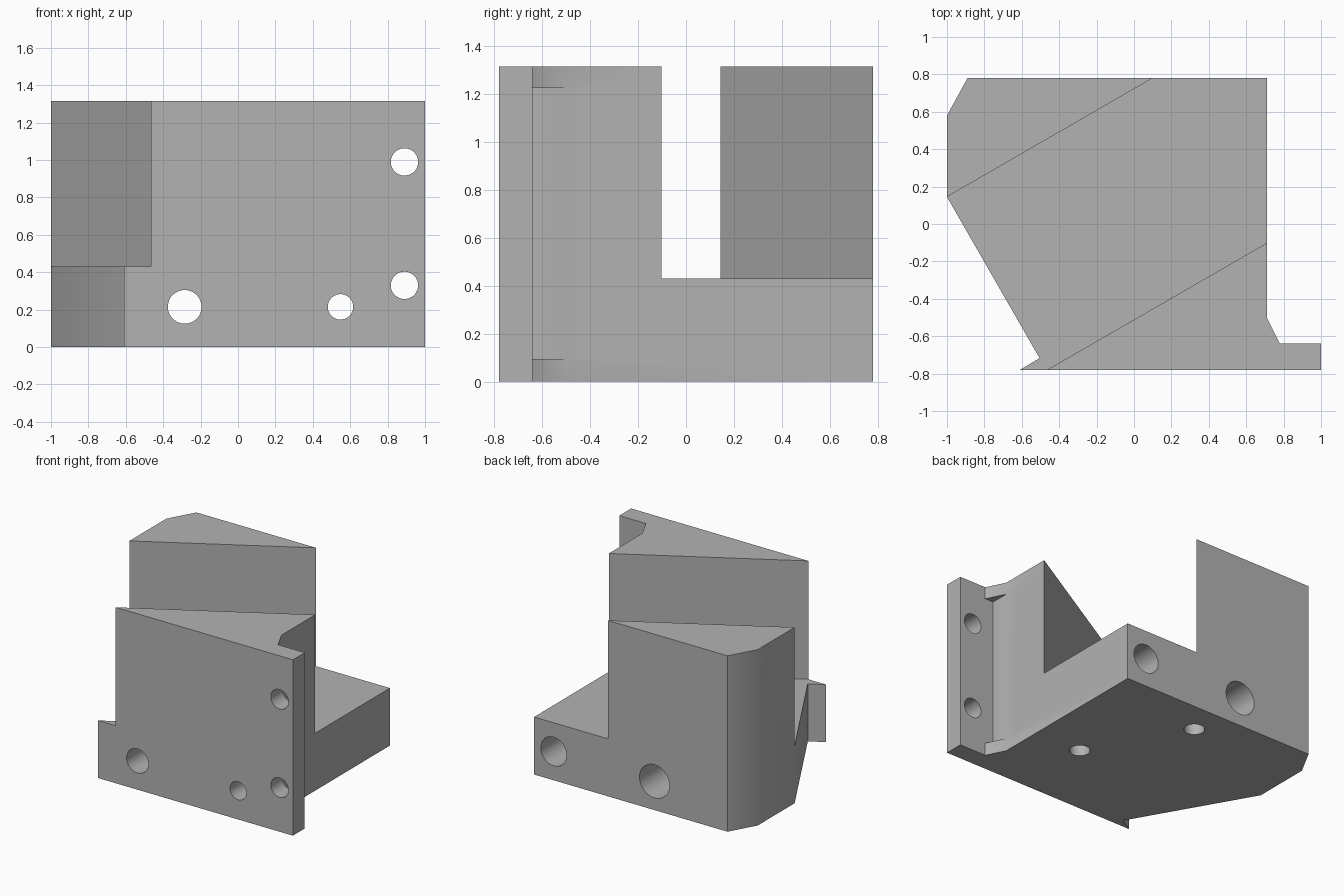
import bpy, bmesh, math
from mathutils import Vector, Matrix

cube = bpy.data.objects.get("Cube")
if cube:
    bpy.data.objects.remove(cube)

grey = bpy.data.materials.new("plain grey")
grey.use_nodes = True
colour = (0.45, 0.45, 0.45, 1)
grey.diffuse_color = colour
grey.node_tree.nodes["Principled BSDF"].inputs["Base Color"].default_value = colour


def new_object(name, bm):
    bmesh.ops.recalc_face_normals(bm, faces=bm.faces)
    mesh = bpy.data.meshes.new(name)
    bm.to_mesh(mesh)
    bm.free()
    mesh.materials.append(grey)
    ob = bpy.data.objects.new(name, mesh)
    bpy.context.collection.objects.link(ob)
    return ob


def prism(name, outline, z0, z1):
    bm = bmesh.new()
    base = bm.faces.new([bm.verts.new((x, y, z0)) for x, y in outline])
    top = bmesh.ops.extrude_face_region(bm, geom=[base])["geom"]
    bmesh.ops.translate(bm, vec=(0, 0, z1 - z0),
                        verts=[v for v in top if isinstance(v, bmesh.types.BMVert)])
    return new_object(name, bm)


def rod(name, start, end, radius):
    a, b = Vector(start), Vector(end)
    turn = (b - a).to_track_quat('Z', 'Y').to_matrix().to_4x4()
    bm = bmesh.new()
    bmesh.ops.create_cone(bm, cap_ends=True, segments=48, radius1=radius, radius2=radius,
                          depth=(b - a).length,
                          matrix=Matrix.Translation((a + b) / 2) @ turn)
    return new_object(name, bm)


def cut(target, cutter):
    cutter.hide_render = True
    mod = target.modifiers.new(cutter.name, 'BOOLEAN')
    mod.operation, mod.solver, mod.object = 'DIFFERENCE', 'EXACT', cutter
    bpy.context.view_layer.objects.active = target
    bpy.ops.object.modifier_apply(modifier=mod.name)
    bpy.data.objects.remove(cutter)


HEIGHT, FLOOR = 1.315, 0.43

# Block with flange, chamfered back corner and pointed front lip
block = prism("slotted_block", [
    (-1, 0.145), (-1, 0.58), (-0.89, 0.78), (0.71, 0.78), (0.71, -0.5),
    (0.78, -0.64), (1, -0.64), (1, -0.78), (-0.61, -0.78), (-0.505, -0.717)], 0, HEIGHT)

# Diagonal slot
along = Vector((math.cos(math.radians(30)), math.sin(math.radians(30))))
back_edge, front_edge = Vector((-1, 0.145)), Vector((-0.465, -0.78))
cut(block, prism("slot_cutter", [back_edge - 2 * along, front_edge - 2 * along,
                                 front_edge + 3 * along, back_edge + 3 * along], FLOOR, 2))

# Recess between the two flange ribs
cut(block, prism("rib_recess_cutter", [(0.71, -0.64), (0.9, -0.64), (0.9, -0.4), (0.71, -0.4)],
                 0.095, 1.225))

# Flange screw holes
for z in (0.33, 0.99):
    cut(block, rod("flange_hole_cutter", (0.89, -1, z), (0.89, -0.5, z), 0.073))

# Long cross holes, wider from the back
for x, small, wide in ((-0.285, 0.09, 0.124), (0.548, 0.068, 0.107)):
    cut(block, rod("cross_hole_cutter", (x, -1, 0.215), (x, 1, 0.215), small))
    cut(block, rod("counterbore_cutter", (x, 0.1, 0.215), (x, 1, 0.215), wide))

# Blind holes in the underside
for x, y in ((0.33, -0.18), (-0.08, 0.54)):
    cut(block, rod("blind_hole_cutter", (x, y, -0.2), (x, y, 0.3), 0.07))

bpy.ops.object.select_all(action='DESELECT')
block.select_set(True)
bpy.context.view_layer.objects.active = block
bpy.ops.object.shade_smooth_by_angle(angle=math.radians(30))
